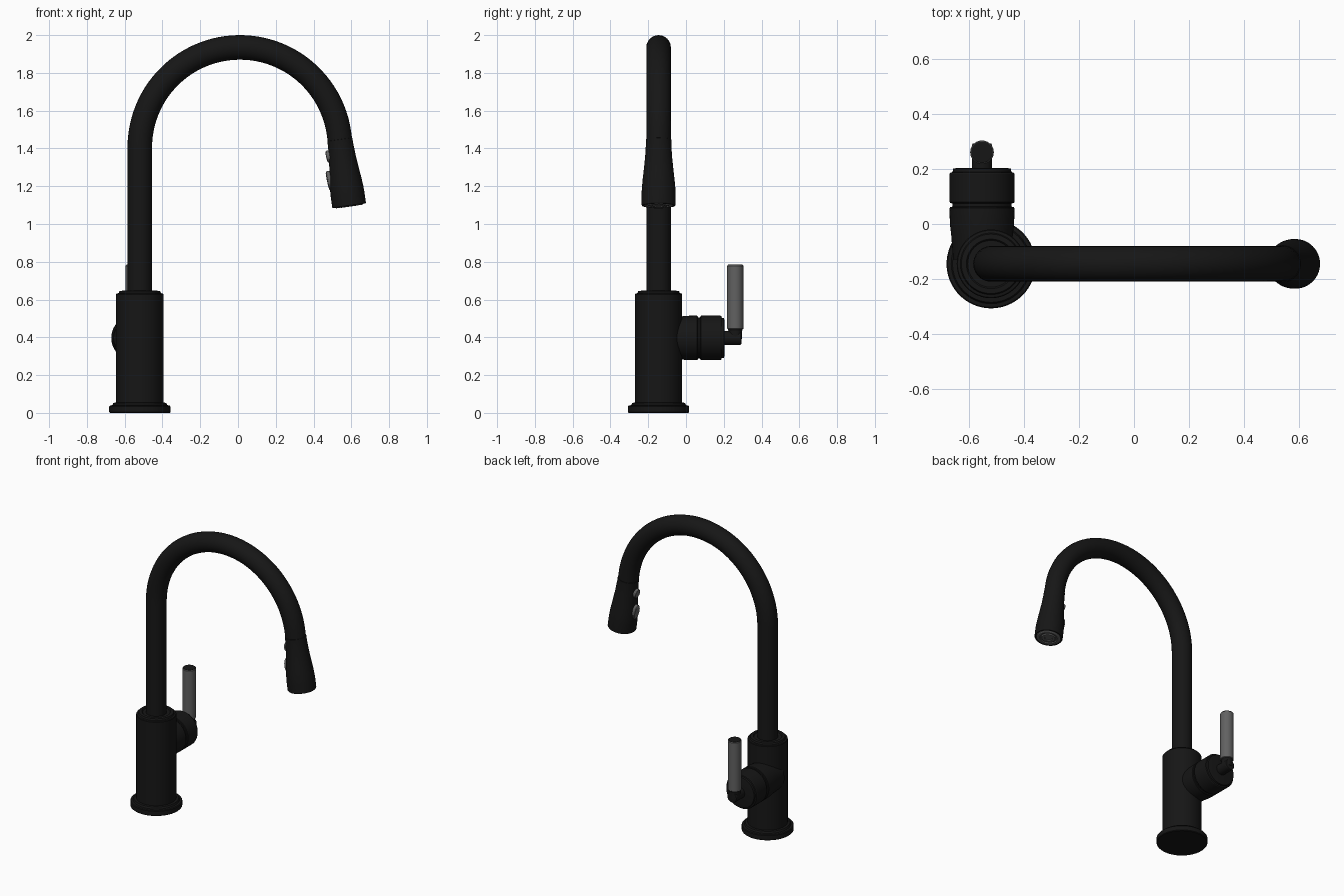
import bpy, bmesh, math
from mathutils import Matrix, Vector

if "Cube" in bpy.data.objects:
    bpy.data.objects.remove(bpy.data.objects["Cube"])

PX, PY = -0.52, -0.145          # axis of the upright body
HX, HZ = -0.553, 0.397          # axis of the side valve
R, CX, CZ = 0.53, 0.01, 1.405   # spout arch
TILT = math.radians(8)


def material(name, v):
    m = bpy.data.materials.new(name)
    m.diffuse_color = (v, v, v, 1)
    m.use_nodes = True
    m.node_tree.nodes["Principled BSDF"].inputs["Base Color"].default_value = m.diffuse_color
    return m


black = material("matte_black", 0.008)
grey = material("dark_grey", 0.12)


def finish(ob, mat):
    ob.data.materials.clear()
    ob.data.materials.append(mat)
    bpy.ops.object.select_all(action='DESELECT')
    ob.select_set(True)
    bpy.context.view_layer.objects.active = ob
    bpy.ops.object.shade_smooth_by_angle(angle=math.radians(25))
    return ob


def lathe(name, profile, matrix, mat, n=64):
    """Revolve (radius, height) points about local z, closing ends with caps."""
    bm = bmesh.new()
    rings = [[bm.verts.new((r * math.cos(2 * math.pi * i / n),
                            r * math.sin(2 * math.pi * i / n), h))
              for i in range(n)] for r, h in profile]
    for a, b in zip(rings, rings[1:]):
        for i in range(n):
            j = (i + 1) % n
            bm.faces.new((a[i], a[j], b[j], b[i]))
    bm.faces.new(rings[0][::-1])
    bm.faces.new(rings[-1])
    bm.transform(matrix)
    bmesh.ops.recalc_face_normals(bm, faces=bm.faces)
    me = bpy.data.meshes.new(name)
    bm.to_mesh(me)
    bm.free()
    ob = bpy.data.objects.new(name, me)
    bpy.context.collection.objects.link(ob)
    return finish(ob, mat)


# Upright body with stepped foot and collar
upright = Matrix.Translation((PX, PY, 0))
lathe("base_flange", [(0.158, 0), (0.162, 0.004), (0.162, 0.034), (0.158, 0.039),
                      (0.145, 0.041), (0.14, 0.053), (0.12, 0.055)], upright, black)
lathe("body", [(0.125, 0.04), (0.125, 0.628), (0.122, 0.632), (0.112, 0.634),
               (0.108, 0.645), (0.09, 0.647), (0.085, 0.641), (0.06, 0.641)], upright, black)

# Gooseneck spout: straight riser then arch
pts = [(PX, PY, 0.62), (PX, PY, 1.0)]
N = 48
for i in range(N + 1):
    t = math.pi - (math.pi - TILT) * i / N
    pts.append((CX + R * math.cos(t), PY, CZ + R * math.sin(t)))
end = Vector(pts[-1])
axis = Vector((math.sin(TILT), 0, -math.cos(TILT)))
pts.append(tuple(end + axis * 0.06))
cu = bpy.data.curves.new("spout", 'CURVE')
cu.dimensions = '3D'
cu.bevel_depth = 0.065
cu.bevel_resolution = 10
cu.use_fill_caps = True
sp = cu.splines.new('POLY')
sp.points.add(len(pts) - 1)
for p, c in zip(sp.points, pts):
    p.co = (*c, 1)
spout = bpy.data.objects.new("spout", cu)
bpy.context.collection.objects.link(spout)
spout.select_set(True)
bpy.context.view_layer.objects.active = spout
bpy.ops.object.convert(target='MESH')
finish(bpy.context.view_layer.objects.active, black)

# Spray head: local z runs down the head, local x faces the riser
head = Matrix.Translation(end) @ Matrix.Rotation(math.pi - TILT, 4, 'Y')
lathe("spray_head", [(0.06, 0.03), (0.067, 0.032), (0.067, 0.055), (0.071, 0.12),
                     (0.078, 0.19), (0.085, 0.25), (0.0885, 0.29), (0.09, 0.32),
                     (0.09, 0.381), (0.087, 0.386), (0.08, 0.386), (0.078, 0.376)], head, black)
lathe("spray_face", [(0.077, 0.37), (0.077, 0.386), (0.07, 0.39), (0.056, 0.39), (0.053, 0.384),
                     (0.046, 0.384), (0.043, 0.391), (0.026, 0.391), (0.023, 0.386),
                     (0.01, 0.386)], head, grey)

# Two spray buttons on the inner side of the head
button = [(0.9, -0.025), (1.0, 0.004), (0.97, 0.009), (0.85, 0.013), (0.5, 0.0145), (0.1, 0.015)]
for name, s, r, half, width in (("upper_button", 0.112, 0.070, 0.032, 0.028),
                                ("lower_button", 0.24, 0.083, 0.052, 0.03)):
    m = (head @ Matrix.Translation((r, 0, s)) @ Matrix.Rotation(math.radians(86), 4, 'Y')
         @ Matrix.Diagonal((half, width, 1, 1)))
    lathe(name, button, m, grey, 40)

# Side valve pointing to the back (local z -> +y)
side = Matrix.Translation((HX, 0, HZ)) @ Matrix.Rotation(-math.pi / 2, 4, 'X')
lathe("valve_housing", [(0.105, -0.13), (0.112, -0.04), (0.117, 0.0), (0.118, 0.058),
                        (0.115, 0.062), (0.108, 0.063), (0.108, 0.08)], side, black)
lathe("valve_cap", [(0.108, 0.075), (0.115, 0.076), (0.118, 0.08), (0.118, 0.182), (0.115, 0.187),
                    (0.107, 0.189), (0.105, 0.201), (0.09, 0.204)], side, black)
lathe("handle_stem", [(0.037, 0.19), (0.037, 0.286), (0.034, 0.292), (0.03, 0.293)], side, black, 40)

# Lever
lever = Matrix.Translation((HX, 0.261, 0))
lathe("lever_neck", [(0.036, 0.39), (0.036, 0.435), (0.039, 0.44), (0.039, 0.452)], lever, black, 40)
lathe("lever_grip", [(0.038, 0.442), (0.043, 0.446), (0.043, 0.778), (0.040, 0.782)], lever, grey, 40)
lathe("lever_tip", [(0.039, 0.775), (0.039, 0.784), (0.036, 0.786)], lever, black, 40)
